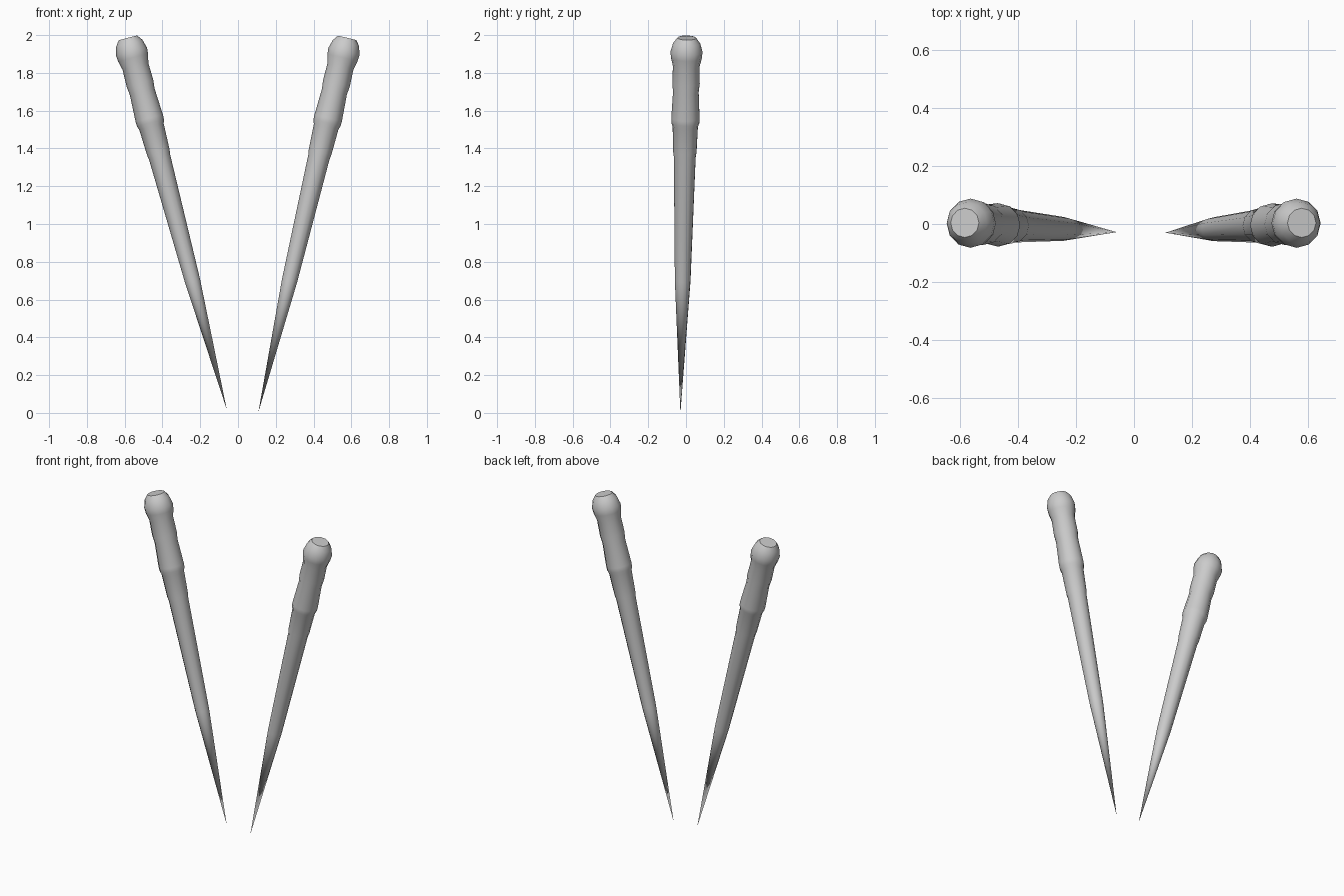
import bpy, bmesh, math
from mathutils import Vector

if "Cube" in bpy.data.objects:
    bpy.data.objects.remove(bpy.data.objects["Cube"])

SIDES = 12
# (height, radius) from the flat cap down to the point
PROFILE = [(1.985, 0.05), (1.957, 0.071), (1.912, 0.084), (1.88, 0.081),
           (1.835, 0.070), (1.745, 0.072), (1.70, 0.067), (1.56, 0.074),
           (1.535, 0.073), (1.515, 0.066), (1.38, 0.061), (1.355, 0.057),
           (0.70, 0.0405)]


def tapered_stick(name, top, tip):
    top, tip = Vector(top), Vector(tip)
    axis = top - tip
    # ring frame: one direction in the front plane, one in depth
    side = Vector((0, 1, 0)).cross(axis).normalized()
    depth = axis.cross(side).normalized()
    bm = bmesh.new()
    rings = []
    for z, r in PROFILE:
        c = tip + axis * ((z - tip.z) / axis.z)
        ring = []
        for i in range(SIDES):
            a = math.tau * i / SIDES
            ring.append(bm.verts.new(c + 1.01 * r * (side * math.cos(a) + depth * math.sin(a))))
        rings.append(ring)
    # flat cap, body and point
    bm.faces.new(rings[0])
    for a, b in zip(rings, rings[1:]):
        for i in range(SIDES):
            j = (i + 1) % SIDES
            bm.faces.new((a[i], b[i], b[j], a[j]))
    point = bm.verts.new(tip)
    for i in range(SIDES):
        bm.faces.new((rings[-1][i], point, rings[-1][(i + 1) % SIDES]))
    bmesh.ops.recalc_face_normals(bm, faces=bm.faces)
    mesh = bpy.data.meshes.new(name)
    bm.to_mesh(mesh)
    bm.free()
    ob = bpy.data.objects.new(name, mesh)
    bpy.context.collection.objects.link(ob)
    bpy.ops.object.select_all(action='DESELECT')
    ob.select_set(True)
    bpy.context.view_layer.objects.active = ob
    bpy.ops.object.shade_smooth_by_angle(angle=math.radians(35))


tapered_stick("left_stick", (-0.583, 0.004, 1.985), (-0.06, -0.028, 0.02))
tapered_stick("right_stick", (0.578, 0.004, 1.985), (0.108, -0.03, 0.005))
